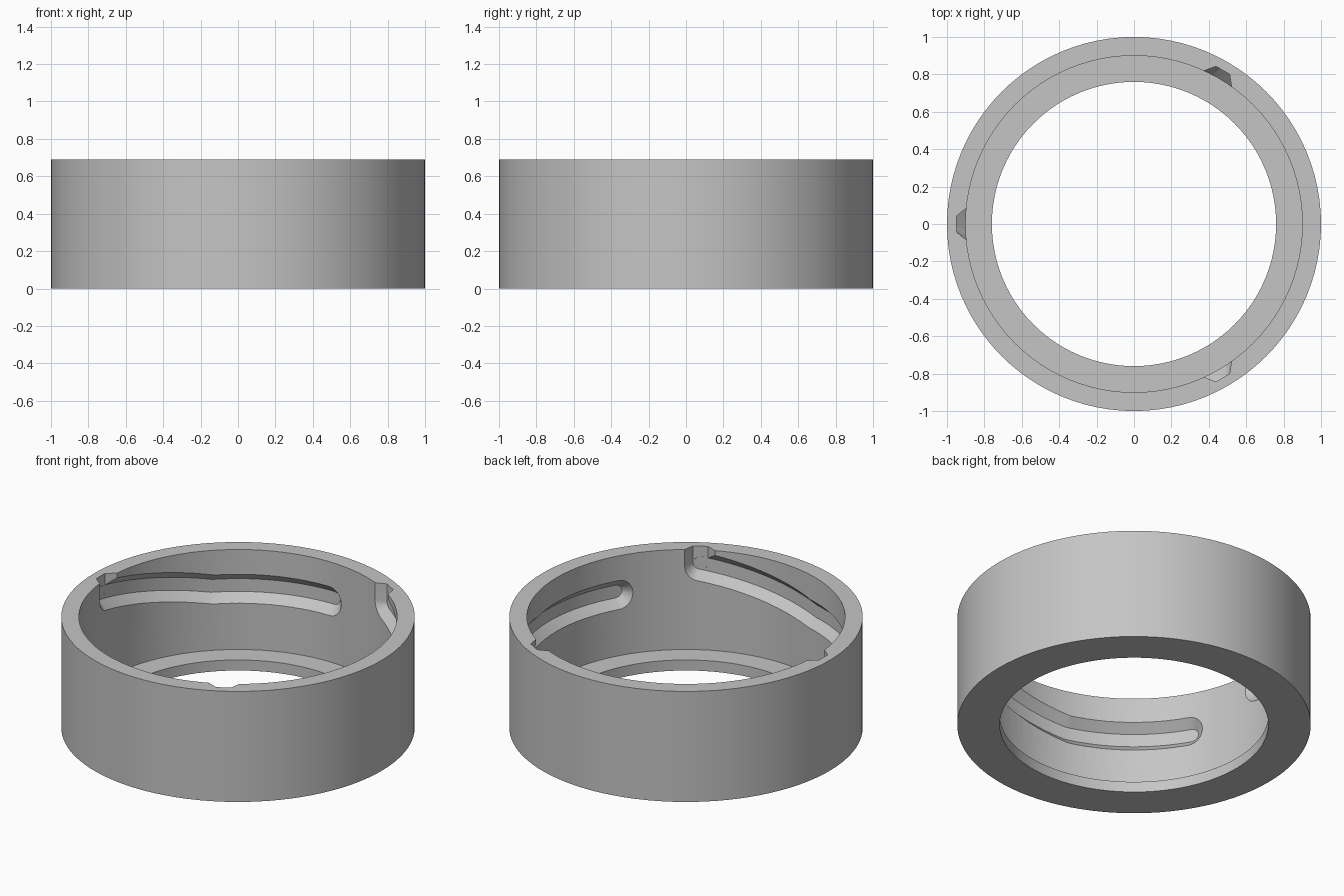
import bpy, bmesh
from math import sin, cos, pi, radians, atan2

cube = bpy.data.objects.get("Cube")
if cube:
    bpy.data.objects.remove(cube, do_unlink=True)

HEIGHT = 0.69
WALL_R = 0.9       # inside face of the wall
FLOOR_R = 0.95     # bottom of the grooves
CORE_R = 0.85      # cutters start inside the bore
HALF_FLOOR = 0.04
HALF_CORE = 0.14   # 45 degree groove flanks
SEGMENTS = 96

grey = bpy.data.materials.new("light_grey")
grey.use_nodes = True
colour = (0.56, 0.56, 0.56, 1)
grey.diffuse_color = colour
grey.node_tree.nodes["Principled BSDF"].inputs["Base Color"].default_value = colour


def make_object(name, bm):
    bmesh.ops.remove_doubles(bm, verts=bm.verts, dist=1e-5)
    bmesh.ops.recalc_face_normals(bm, faces=bm.faces)
    mesh = bpy.data.meshes.new(name)
    bm.to_mesh(mesh)
    bm.free()
    mesh.materials.append(grey)
    obj = bpy.data.objects.new(name, mesh)
    bpy.context.collection.objects.link(obj)
    return obj


def lathe(name, profile):
    """Revolve a closed (radius, z) profile about the z axis."""
    bm = bmesh.new()
    rings = []
    for i in range(SEGMENTS):
        a = 2 * pi * i / SEGMENTS
        rings.append([bm.verts.new((r * cos(a), r * sin(a), z)) for r, z in profile])
    n = len(profile)
    for i in range(SEGMENTS):
        p, q = rings[i], rings[(i + 1) % SEGMENTS]
        for j in range(n):
            k = (j + 1) % n
            bm.faces.new((p[j], q[j], q[k], p[k]))
    return make_object(name, bm)


def groove_cutter(name, path, entry):
    """Sweep a tapered section with rounded ends along an (arc length, z) path."""
    stations = []
    last = len(path) - 1
    for i, (u, z) in enumerate(path):
        (u0, z0), (u1, z1) = path[max(i - 1, 0)], path[min(i + 1, last)]
        t = atan2(z1 - z0, u1 - u0)
        caps = [0.0]
        if i == 0:
            caps = [-pi / 2 + pi / 2 * k / 8 for k in range(9)]
        elif i == last:
            caps = [pi / 2 * k / 8 for k in range(9)]
        stations += [(u, z, t, c) for c in caps]
    bm = bmesh.new()
    section = [(CORE_R, HALF_CORE, 1), (FLOOR_R, HALF_FLOOR, 1),
               (FLOOR_R, HALF_FLOOR, -1), (CORE_R, HALF_CORE, -1)]
    rows = []
    for u, z, t, c in stations:
        row = []
        for r, w, side in section:
            along, across = w * sin(c), side * w * cos(c)
            pu = u + along * cos(t) - across * sin(t)
            pz = z + along * sin(t) + across * cos(t)
            a = entry - pu / WALL_R
            row.append(bm.verts.new((r * cos(a), r * sin(a), pz)))
        rows.append(row)
    for p, q in zip(rows, rows[1:]):
        for j in range(4):
            k = (j + 1) % 4
            bm.faces.new((p[j], q[j], q[k], p[k]))
    bmesh.ops.remove_doubles(bm, verts=bm.verts, dist=1e-5)
    bmesh.ops.dissolve_degenerate(bm, edges=bm.edges, dist=1e-6)
    bmesh.ops.triangulate(bm, faces=bm.faces)
    obj = make_object(name, bm)
    obj.hide_render = True
    return obj


# Collar with an inward lip at the bottom
collar = lathe("collar", [(1, 0), (1, HEIGHT), (WALL_R, HEIGHT),
                          (WALL_R, 0.066), (0.76, 0.066), (0.76, 0)])

# Paths: open entry slot, then a ramp easing into a level run
entry_z, run_z = 0.585, 0.445
slot_path = [(0, HEIGHT + 0.3), (0, entry_z)]
run_path = []
for d in range(0, 91, 2):
    drop = min(d / 46, 1)
    run_path.append((WALL_R * radians(d), entry_z + (run_z - entry_z) * drop))

# Three bayonet grooves
cutters = []
for i in range(3):
    entry = radians(60 + 120 * i)
    cutters.append(groove_cutter("entry_slot_cutter", slot_path, entry))
    cutters.append(groove_cutter("locking_run_cutter", run_path, entry))
for cutter in cutters:
    mod = collar.modifiers.new("groove", 'BOOLEAN')
    mod.operation = 'DIFFERENCE'
    mod.solver = 'EXACT'
    mod.object = cutter

# Bake the cuts and drop the cutters
bpy.context.view_layer.update()
graph = bpy.context.evaluated_depsgraph_get()
cut_mesh = bpy.data.meshes.new_from_object(collar.evaluated_get(graph))
collar.modifiers.clear()
collar.data = cut_mesh
for cutter in cutters:
    bpy.data.objects.remove(cutter, do_unlink=True)

# One material, smooth walls and crisp edges
cut_mesh.materials.clear()
cut_mesh.materials.append(grey)
for poly in cut_mesh.polygons:
    poly.material_index = 0
bpy.ops.object.select_all(action='DESELECT')
collar.select_set(True)
bpy.context.view_layer.objects.active = collar
bpy.ops.object.shade_smooth_by_angle(angle=radians(25))
